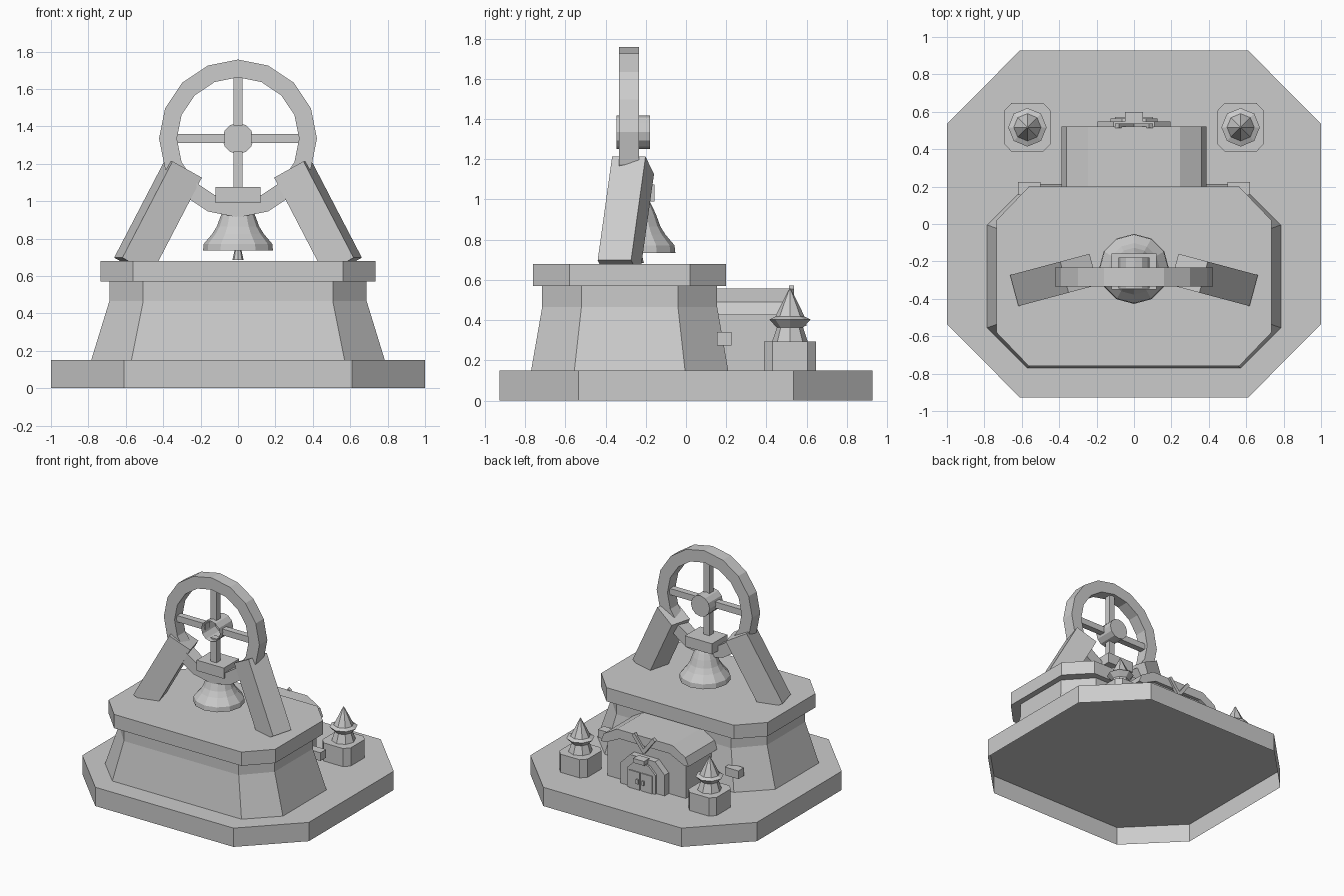
import bpy, bmesh, math
from mathutils import Matrix, Vector

cube = bpy.data.objects.get("Cube")
if cube:
    bpy.data.objects.remove(cube, do_unlink=True)

GREY = (0.6, 0.6, 0.6, 1.0)
stone = bpy.data.materials.new("grey_stone")
stone.use_nodes = True
stone.diffuse_color = GREY
stone.node_tree.nodes["Principled BSDF"].inputs["Base Color"].default_value = GREY


def finish(name, bm, matrix=None):
    if matrix is not None:
        bm.transform(matrix)
    bmesh.ops.recalc_face_normals(bm, faces=bm.faces)
    mesh = bpy.data.meshes.new(name)
    bm.to_mesh(mesh)
    bm.free()
    mesh.materials.append(stone)
    obj = bpy.data.objects.new(name, mesh)
    bpy.context.collection.objects.link(obj)
    return obj


def loft(name, rings, matrix=None, caps=(True, True), closed=False):
    """Skin a stack of equal-length point rings."""
    bm = bmesh.new()
    rows = [[bm.verts.new(p) for p in ring] for ring in rings]
    pairs = list(zip(rows, rows[1:]))
    if closed:
        pairs.append((rows[-1], rows[0]))
    n = len(rows[0])
    for a, b in pairs:
        for i in range(n):
            j = (i + 1) % n
            bm.faces.new((a[i], a[j], b[j], b[i]))
    if not closed:
        for row, wanted in zip((rows[0], rows[-1]), caps):
            if wanted:
                bm.faces.new(row)
    return finish(name, bm, matrix)


def lathe(name, profile, sides, matrix=None, **kw):
    """Turn (radius, height) points around the local z axis."""
    angles = [2 * math.pi * i / sides for i in range(sides)]
    rings = [[(r * math.cos(a), r * math.sin(a), h) for a in angles]
             for r, h in profile]
    return loft(name, rings, matrix, **kw)


def chamfer_ring(hx, hy, fx, fy, z, cy=0.0):
    """Rectangle with cut corners; fx and fy are the half flats."""
    quarter = [(hx, -fy), (hx, fy), (fx, hy), (-fx, hy)]
    pts = quarter + [(-x, -y) for x, y in quarter]
    return [(x, y + cy, z) for x, y in pts]


def box(name, lo, hi, matrix=None):
    bm = bmesh.new()
    bmesh.ops.create_cube(bm, size=1)
    lo, hi = Vector(lo), Vector(hi)
    bm.transform(Matrix.Translation((lo + hi) / 2) @ Matrix.Diagonal((*(hi - lo), 1)))
    return finish(name, bm, matrix)


def prism_y(name, half, y0, y1):
    """Mirror a right-hand (x, z) outline and extrude it along y."""
    outline = half + [(-x, z) for x, z in reversed(half)]
    return loft(name, [[(x, y, z) for x, z in outline] for y in (y0, y1)])


# Plinth shell, open underneath, and tapered tower
loft("base_plinth", [chamfer_ring(1, .928, .61, .535, z) for z in (0, .15)],
     caps=(False, True))
loft("tower_body", [chamfer_ring(.785, .49, .57, .275, .15, -.28),
                    chamfer_ring(.688, .435, .507, .24, .465, -.28),
                    chamfer_ring(.688, .435, .507, .24, .57, -.28)])
loft("tower_slab", [chamfer_ring(.735, .48, .562, .3, z, -.28) for z in (.57, .68)])

# Leaning support legs, one built and one mirrored
turn = math.radians(15)
lean = math.radians(28.3)
inward = Vector((-math.cos(turn), math.sin(turn), 0))
deep = Vector((math.sin(turn), math.cos(turn), 0))
up = Vector((0, 0, 1))
axis = inward * math.sin(lean) + up * math.cos(lean)
across = inward * math.cos(lean) - up * math.sin(lean)
frame = Matrix((across, deep, axis)).transposed().to_4x4()
foot = Matrix.Translation((.64, -.356, .698)) @ frame
flip = Matrix.Diagonal((-1, 1, 1, 1))
for side, m in (("left", foot), ("right", flip @ foot)):
    box(side + "_leg", (0, -.086, 0), (.184, .086, .585), m)

# Winding wheel with hub and four spokes
to_y = Matrix.Rotation(math.pi / 2, 4, 'X')
wheel = Matrix.Translation((0, -.283, 1.335))
lathe("wheel_rim", [(.422, -.05), (.422, .05), (.327, .05), (.327, -.05)], 16,
      wheel @ to_y, closed=True)
lathe("wheel_hub", [(.083, -.083), (.083, .083)], 12,
      Matrix.Translation((0, -.263, 1.335)) @ to_y, caps=(True, False))
for i in range(4):
    box("wheel_spoke", (-.025, -.025, .07), (.025, .025, .35),
        wheel @ Matrix.Rotation(i * math.pi / 2, 4, 'Y'))

# Bell hanging from its headstock
box("bell_headstock", (-.12, -.35, .99), (.12, -.157, 1.075))
bell = Matrix.Translation((0, -.24, 0))
lathe("bell", [(.055, 1.0), (.075, .96), (.093, .92), (.113, .865), (.138, .825),
               (.183, .772), (.187, .735), (.165, .735), (.1, .82), (.06, .9)],
      12, bell)
lathe("bell_clapper", [(.03, .685), (.018, .74), (.018, .9)], 8, bell)

# Entrance house with bevelled roof at the back
prism_y("house_walls", [(.345, .15), (.345, .44), (.22, .5)], .1, .495)
prism_y("house_roof", [(.22, .485), (.345, .425), (.387, .425), (.36, .49), (.245, .557)],
        .12, .522)


def arch(w, top, cut):
    return [(w, .15), (w, top - cut), (w - cut, top)]


# Stepped door portal
prism_y("portal_frame", arch(.195, .4, .085), .4, .548)
prism_y("portal_inner", arch(.125, .36, .06), .5, .565)
for s in (-1, 1):
    box("door_leaf", (s * .055 - .047, .55, .15), (s * .055 + .047, .573, .29))
    box("door_handle", (s * .025 - .01, .56, .2), (s * .025 + .01, .585, .235))
box("portal_keystone", (-.048, .53, .37), (.048, .598, .405))

# Crossed bars on the gable
for s in (-1, 1):
    box("gable_bar", (-.014, 0, -.01), (.014, .025, .15),
        Matrix.Translation((0, .513, .445)) @ Matrix.Rotation(s * .65, 4, 'Y'))

# Corner finials on blocks, and small wall brackets
for s, side in ((1, "left"), (-1, "right")):
    spot = Matrix.Translation((s * .57, .517, 0))
    loft(side + "_finial_block",
         [chamfer_ring(.125, .13, .085, .088, z) for z in (.15, .295)], spot)
    lathe(side + "_finial", [(.09, .29), (.065, .363), (.103, .403), (.073, .417),
                             (.04, .485), (.003, .557)], 8, spot)
    xs = sorted((s * .5, s * .62))
    box(side + "_wall_bracket", (xs[0], .155, .275), (xs[1], .225, .34))
